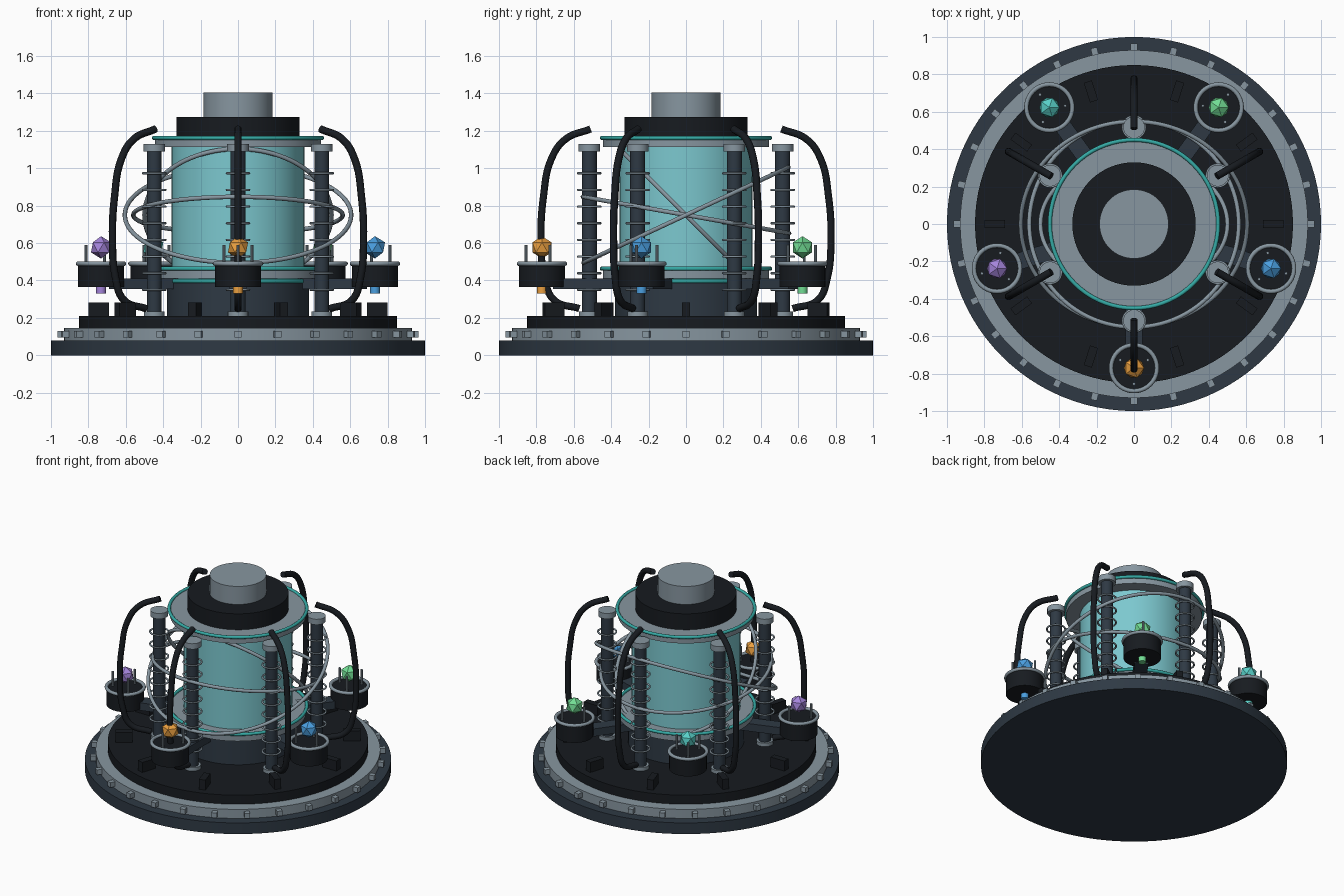
import bpy, bmesh
from math import radians, cos, sin, pi
from mathutils import Matrix

cube = bpy.data.objects.get("Cube")
if cube:
    bpy.data.objects.remove(cube, do_unlink=True)


def material(name, hex_color):
    def linear(c):
        return c / 12.92 if c <= 0.04045 else ((c + 0.055) / 1.055) ** 2.4
    rgb = [linear(int(hex_color[i:i + 2], 16) / 255) for i in (0, 2, 4)]
    mat = bpy.data.materials.new(name)
    mat.use_nodes = True
    mat.diffuse_color = (*rgb, 1)
    mat.node_tree.nodes["Principled BSDF"].inputs["Base Color"].default_value = (*rgb, 1)
    return mat


SLATE = material("slate", "2E3944")
BLACK = material("black", "171B20")
STEEL = material("steel", "8796A0")
GLASS = material("glass", "7CC8CF")
TEAL = material("teal", "35AAA5")
GEMS = [material(n, c) for n, c in (
    ("orange", "EBA040"), ("blue", "4A9FE0"), ("green", "72DD94"),
    ("aqua", "58D0C8"), ("violet", "A585DC"))]


def add(name, bm, mat, smooth=True):
    mesh = bpy.data.meshes.new(name)
    bm.to_mesh(mesh)
    bm.free()
    mesh.materials.append(mat)
    if smooth:
        mesh.shade_smooth()
        mesh.set_sharp_from_angle(angle=radians(35))
    obj = bpy.data.objects.new(name, mesh)
    bpy.context.collection.objects.link(obj)
    return obj


def cylinder(name, mat, r, z0, z1, x=0, y=0, sides=64):
    bm = bmesh.new()
    bmesh.ops.create_cone(bm, cap_ends=True, segments=sides, radius1=r, radius2=r,
                          depth=z1 - z0, matrix=Matrix.Translation((x, y, (z0 + z1) / 2)))
    return add(name, bm, mat)


def box(name, mat, size, x, z, y=0):
    bm = bmesh.new()
    bmesh.ops.create_cube(bm, size=1, matrix=Matrix.Translation((x, y, z)) @ Matrix.Diagonal((*size, 1)))
    return add(name, bm, mat, False)


def torus(name, mat, major, minor, z, x=0, tilt=0, segments=72):
    bpy.ops.mesh.primitive_torus_add(
        major_radius=major, minor_radius=minor, major_segments=segments, minor_segments=10,
        location=(x, 0, z), rotation=(radians(tilt), 0, 0))
    obj = bpy.context.object
    obj.name = name
    obj.data.materials.append(mat)
    obj.data.shade_smooth()
    return obj


def around(obj, count, start):
    """Repeat an object about the z axis, sharing its data."""
    base = Matrix.LocRotScale(obj.location, obj.rotation_euler, obj.scale)
    for i in range(count):
        copy = obj if i == 0 else obj.copy()
        if i:
            bpy.context.collection.objects.link(copy)
        copy.matrix_world = Matrix.Rotation(radians(start) + 2 * pi * i / count, 4, 'Z') @ base


# Stepped base
cylinder("base_plate", SLATE, 1.0, 0, 0.08, sides=96)
cylinder("base_ring", STEEL, 0.93, 0.08, 0.145, sides=96)
cylinder("deck", BLACK, 0.85, 0.145, 0.21, sides=96)
around(box("ring_tooth", STEEL, (0.06, 0.035, 0.036), 0.936, 0.113), 28, 0)
around(box("deck_block", BLACK, (0.11, 0.045, 0.075), 0.745, 0.245), 10, 0)

# Central chamber
cylinder("pedestal", SLATE, 0.38, 0.21, 0.39)
torus("pedestal_trim", TEAL, 0.375, 0.012, 0.397)
cylinder("chamber_glass", GLASS, 0.355, 0.39, 1.12)
cylinder("lower_collar", STEEL, 0.445, 0.41, 0.455)
cylinder("upper_collar", STEEL, 0.445, 1.115, 1.16)
for label, z in (("lower", 0.463), ("upper", 1.162)):
    torus(label + "_trim", TEAL, 0.45, 0.011, z)
cylinder("cap", BLACK, 0.33, 1.16, 1.275)
cylinder("cap_plug", STEEL, 0.185, 1.275, 1.405)

# Tilted hoops around the chamber
for i, (radius, tilt) in enumerate(((0.56, -10), (0.605, 25), (0.5, -45))):
    torus(f"hoop_{i + 1}", STEEL, radius, 0.012, 0.75, tilt=tilt, segments=96)

# Six posts with coils
POST = 0.517
around(cylinder("post", SLATE, 0.04, 0.21, 1.09, x=POST, sides=24), 6, 30)
around(cylinder("post_foot", STEEL, 0.055, 0.21, 0.235, x=POST, sides=24), 6, 30)
around(cylinder("post_cap", STEEL, 0.058, 1.09, 1.13, x=POST, sides=24), 6, 30)
for i in range(8):
    around(torus("post_coil", STEEL, 0.06, 0.006, 0.35 + i * 0.089, x=POST, segments=24), 6, 30)

# Six bowed hoses
path = [(0.51, 1.21), (0.645, 1.155), (0.72, 1.05), (0.762, 0.85),
        (0.775, 0.62), (0.757, 0.42), (0.705, 0.295), (0.57, 0.25)]
curve = bpy.data.curves.new("hose", 'CURVE')
curve.dimensions = '3D'
curve.bevel_depth = 0.02
curve.bevel_resolution = 3
curve.use_fill_caps = True
spline = curve.splines.new('BEZIER')
spline.resolution_u = 6
spline.bezier_points.add(len(path) - 1)
for point, (r, z) in zip(spline.bezier_points, path):
    point.co = (r, 0, z)
    point.handle_left_type = point.handle_right_type = 'AUTO'
curve.materials.append(BLACK)
hose = bpy.data.objects.new("hose", curve)
bpy.context.collection.objects.link(hose)
around(hose, 6, 30)

# Five arms carrying gem cups
POD = 0.77
around(box("arm", SLATE, (0.36, 0.09, 0.055), 0.53, 0.383), 5, -90)
around(cylinder("cup", BLACK, 0.123, 0.365, 0.487, x=POD, sides=32), 5, -90)
around(torus("cup_rim", STEEL, 0.123, 0.012, 0.49, x=POD, segments=40), 5, -90)
for i in range(3):
    a = 2 * pi * i / 3
    around(cylinder("cup_pin", STEEL, 0.008, 0.48, 0.59, x=POD + 0.085 * cos(a),
                    y=0.085 * sin(a), sides=10), 5, -90)

# Gems and the coloured stems below them
for i, mat in enumerate(GEMS):
    a = radians(-90 + 72 * i)
    x, y = POD * cos(a), POD * sin(a)
    cylinder("gem_stem", mat, 0.026, 0.33, 0.37, x=x, y=y, sides=20)
    bm = bmesh.new()
    bmesh.ops.create_icosphere(bm, subdivisions=1, radius=0.06)
    gem = add("gem", bm, mat, False)
    gem.location = (x, y, 0.577)
